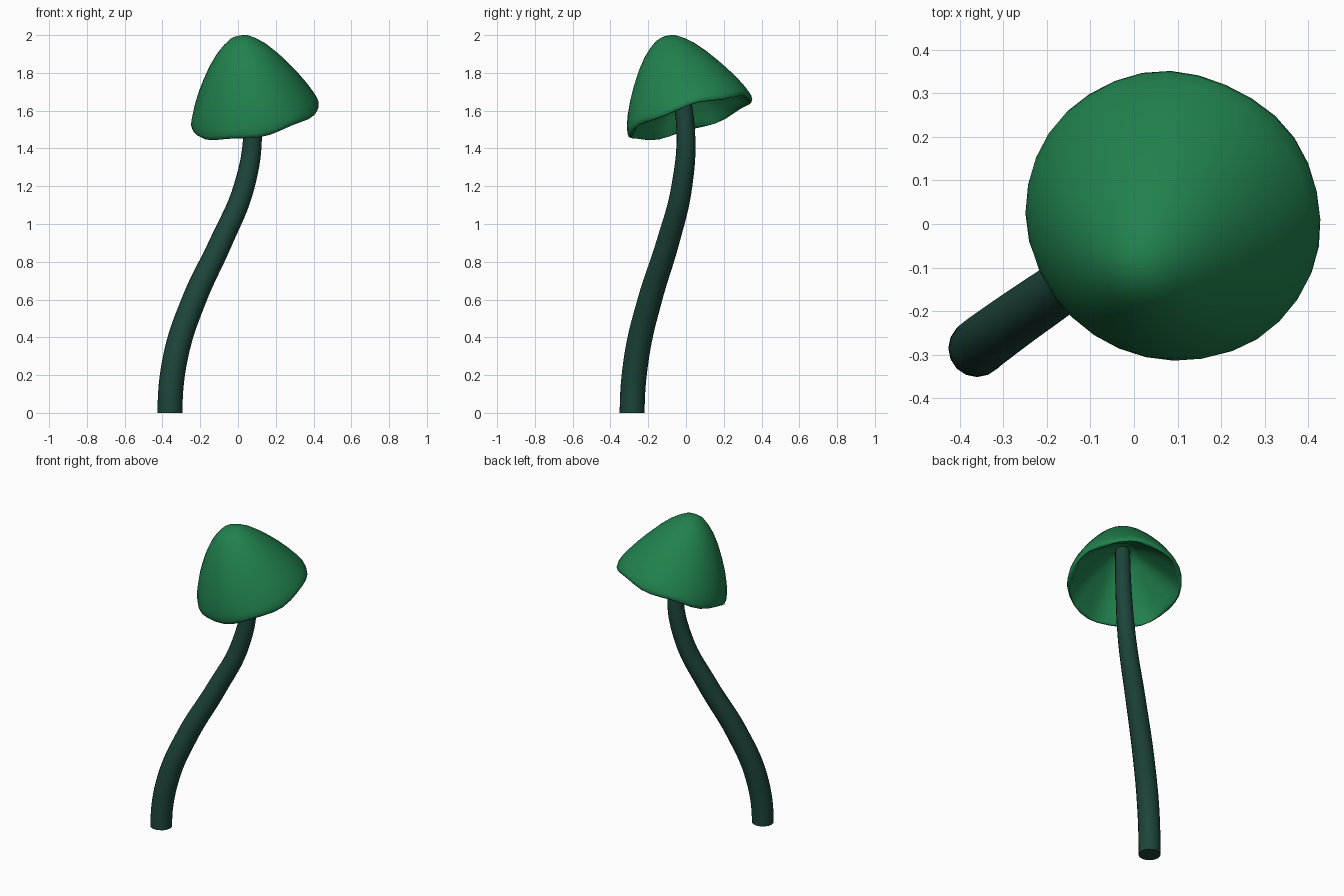
import bpy, bmesh, math
from mathutils import Vector

if "Cube" in bpy.data.objects:
    bpy.data.objects.remove(bpy.data.objects["Cube"])


def paint(obj, name, rgb):
    mat = bpy.data.materials.new(name)
    mat.diffuse_color = (*rgb, 1)
    mat.use_nodes = True
    mat.node_tree.nodes["Principled BSDF"].inputs["Base Color"].default_value = mat.diffuse_color
    obj.data.materials.append(mat)


def smooth(obj, angle):
    bpy.ops.object.select_all(action='DESELECT')
    obj.select_set(True)
    bpy.context.view_layer.objects.active = obj
    bpy.ops.object.shade_smooth_by_angle(angle=math.radians(angle))


def finish(bm, name):
    bmesh.ops.remove_doubles(bm, verts=bm.verts, dist=1e-5)
    bmesh.ops.recalc_face_normals(bm, faces=bm.faces)
    mesh = bpy.data.meshes.new(name)
    bm.to_mesh(mesh)
    bm.free()
    obj = bpy.data.objects.new(name, mesh)
    bpy.context.collection.objects.link(obj)
    return obj


# Stem: a curved tapering tube (x, y, z, radius)
path = [(-.36, -.285, 0, .066), (-.33, -.261, .3, .066), (-.232, -.191, .6, .064),
        (-.092, -.097, .9, .06), (.033, -.022, 1.2, .055), (.078, -.002, 1.5, .049),
        (.035, -.065, 1.87, .044)]
curve = bpy.data.curves.new("stem_path", 'CURVE')
curve.dimensions = '3D'
curve.bevel_depth = 1
curve.bevel_resolution = 6
curve.resolution_u = 8
curve.use_fill_caps = True
spline = curve.splines.new('BEZIER')
spline.bezier_points.add(len(path) - 1)
for p, (x, y, z, r) in zip(spline.bezier_points, path):
    p.co = (x, y, z)
    p.radius = r
    p.handle_left_type = p.handle_right_type = 'AUTO'
foot = spline.bezier_points[0]
foot.handle_left_type = foot.handle_right_type = 'FREE'
foot.handle_left = foot.co - Vector((0, 0, .1))
foot.handle_right = foot.co + Vector((0, 0, .1))
tube = bpy.data.objects.new("stem_path", curve)
bm = bmesh.new()
bm.from_mesh(tube.to_mesh())
bpy.data.objects.remove(tube)
stem = finish(bm, "stem")
smooth(stem, 50)
paint(stem, "stem_green", (.012, .058, .043))

# Cap: hollow bell, tilted; profile runs from tip over the lip to the inside
outer = [(.025, .448), (.057, .438), (.096, .41), (.139, .37), (.188, .31), (.235, .24),
         (.274, .175), (.31, .105), (.333, .05), (.343, .015), (.342, -.004), (.333, -.011)]
inner = [(.321, -.002), (.3, .035), (.242, .11), (.158, .2), (.1, .255), (.072, .285)]
SIDES = 32
centre = Vector((.092, .021, 1.57))
axis = Vector((-.188, -.29, .938)).normalized()
turn = Vector((0, 0, 1)).rotation_difference(axis)
lean = Vector((-.54, -.84, 0))
bm = bmesh.new()


def cap_point(r, h, a, wave=0.0, fold=0.0):
    r *= 1 + fold * math.cos(7 * a)
    h += wave * math.sin(6 * a + 1)
    shift = lean * .005 * math.sin(math.pi * min(max(h / .45, 0), 1))
    return centre + turn @ (Vector((r * math.cos(a), r * math.sin(a), h)) + shift)


rings = []
for i, (r, h) in enumerate(outer + inner):
    inside = i >= len(outer)
    wave = .007 if abs(h) < .02 else 0
    fold = .03 if inside and .1 < r else 0
    rings.append([bm.verts.new(cap_point(r, h, math.tau * k / SIDES, wave, fold))
                  for k in range(SIDES)])
for a, b in zip(rings, rings[1:]):
    for k in range(SIDES):
        n = (k + 1) % SIDES
        bm.faces.new((a[k], b[k], b[n], a[n]))
for ring, h in ((rings[0], .451), (rings[-1], .29)):
    tip = bm.verts.new(cap_point(0, h, 0))
    for k in range(SIDES):
        bm.faces.new((ring[k], ring[(k + 1) % SIDES], tip))
cap = finish(bm, "cap")
smooth(cap, 80)
paint(cap, "cap_green", (.015, .22, .075))
